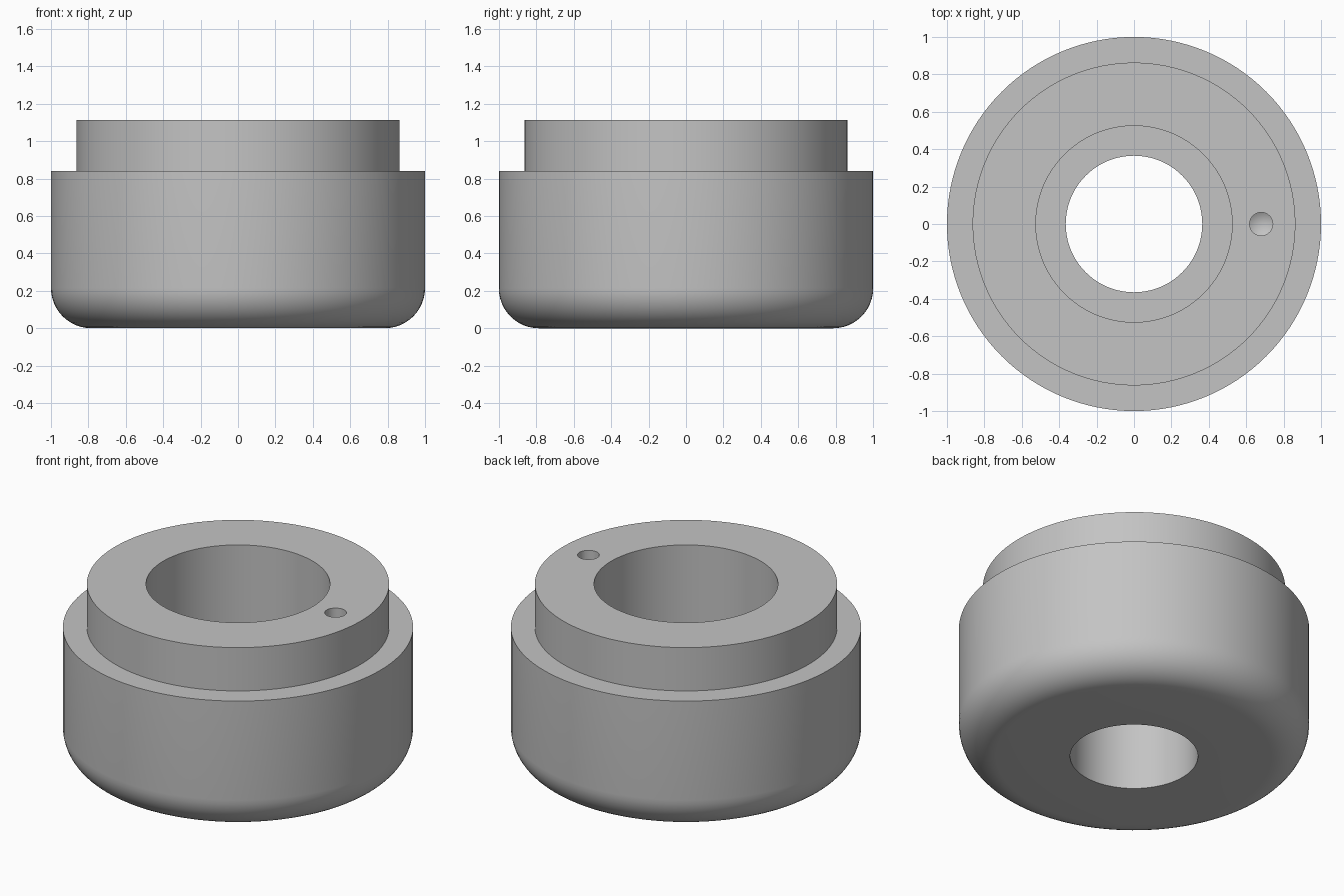
import bpy
import bmesh
from math import sin, cos, pi, radians

cube = bpy.data.objects.get("Cube")
if cube:
    bpy.data.objects.remove(cube, do_unlink=True)

metal = bpy.data.materials.new("light_grey_metal")
metal.use_nodes = True
GREY = (0.55, 0.55, 0.55, 1)
metal.diffuse_color = GREY
metal.node_tree.nodes["Principled BSDF"].inputs["Base Color"].default_value = GREY


def lathe(name, profile, steps, centre=(0, 0, 0)):
    """Revolve (radius, height) points around the z axis."""
    bm = bmesh.new()
    verts = [bm.verts.new((r, 0, z)) for r, z in profile]
    edges = [bm.edges.new((a, b)) for a, b in zip(verts, verts[1:] + verts[:1])]
    bmesh.ops.spin(bm, geom=verts + edges, cent=(0, 0, 0), axis=(0, 0, 1),
                   angle=2 * pi, steps=steps, use_merge=True)
    bmesh.ops.remove_doubles(bm, verts=bm.verts, dist=1e-5)
    bmesh.ops.dissolve_degenerate(bm, edges=bm.edges, dist=1e-5)
    bmesh.ops.recalc_face_normals(bm, faces=bm.faces)
    mesh = bpy.data.meshes.new(name)
    bm.to_mesh(mesh)
    bm.free()
    mesh.materials.append(metal)
    obj = bpy.data.objects.new(name, mesh)
    obj.location = centre
    bpy.context.collection.objects.link(obj)
    return obj


# Stepped bushing: rounded base, shoulder, raised collar, counterbored hole
bore, counterbore, collar, outer = 0.365, 0.525, 0.863, 1.0
seat_z, shoulder_z, top_z, fillet = 0.52, 0.84, 1.113, 0.215
rounded = [(outer - fillet + fillet * sin(a), fillet - fillet * cos(a))
           for a in (i * pi / 24 for i in range(13))]
profile = [(bore, 0)] + rounded + [
    (outer, shoulder_z), (collar, shoulder_z), (collar, top_z),
    (counterbore, top_z), (counterbore, seat_z), (bore, seat_z)]
body = lathe("bushing_body", profile, 128)

# Drilled locating hole with a conical bottom
drill = lathe("drill_cutter", [(0, -0.236), (0.062, -0.2), (0.062, 0.1), (0, 0.1)],
              32, (0.68, 0, top_z))
drill.hide_render = True
cut = body.modifiers.new("locating_hole", "BOOLEAN")
cut.operation = "DIFFERENCE"
cut.solver = "EXACT"
cut.object = drill

bpy.ops.object.select_all(action="DESELECT")
body.select_set(True)
bpy.context.view_layer.objects.active = body
bpy.ops.object.modifier_apply(modifier=cut.name)
bpy.data.objects.remove(drill, do_unlink=True)
bpy.ops.object.shade_smooth_by_angle(angle=radians(30))
